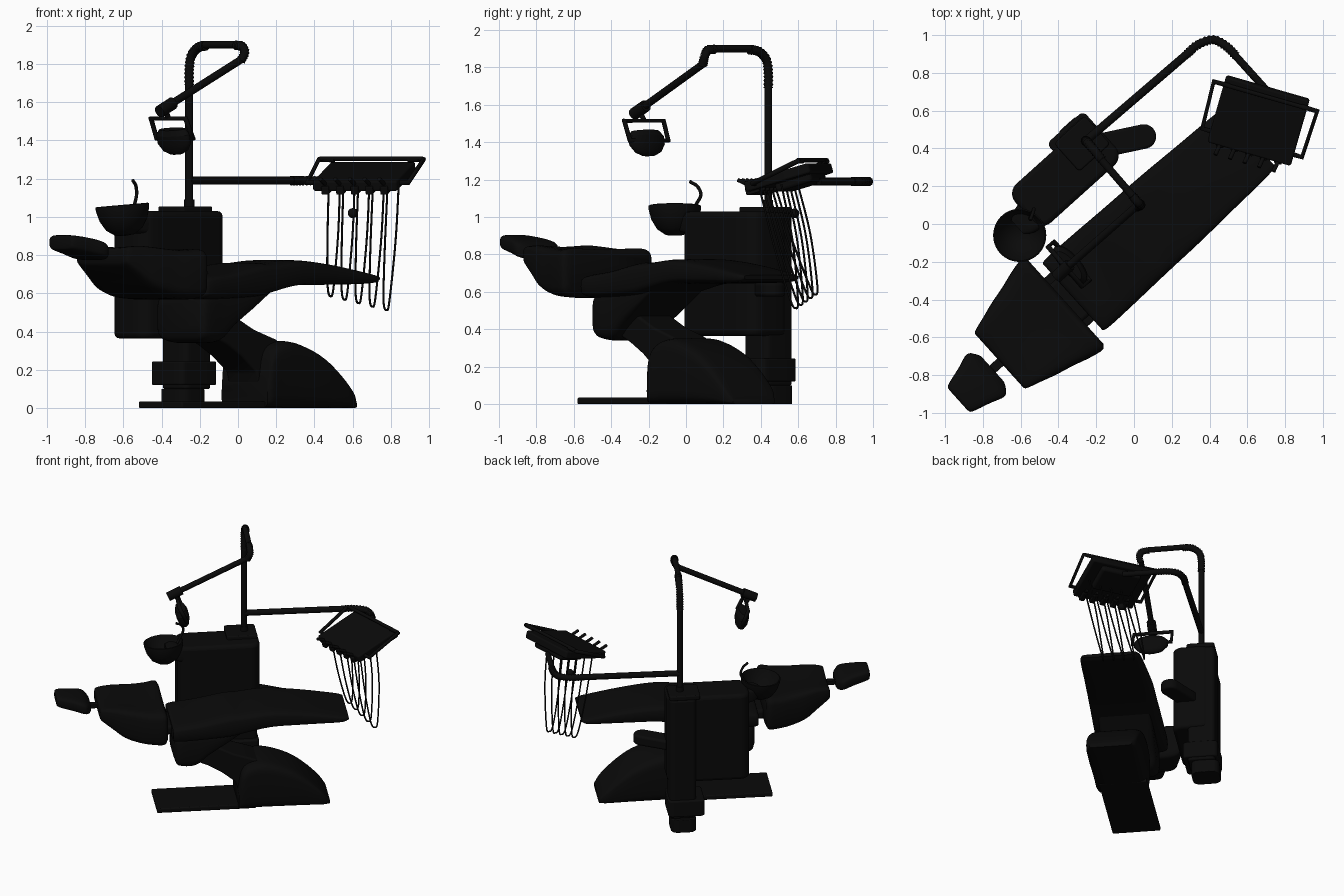
import bpy, bmesh, math
from mathutils import Vector, Matrix

if "Cube" in bpy.data.objects:
    bpy.data.objects.remove(bpy.data.objects["Cube"])

A = math.radians(42)          # chair and cabinet lie along this diagonal
DIAG = Matrix.Rotation(A, 4, 'Z')
BLACK = bpy.data.materials.new("black_finish")
BLACK.diffuse_color = (.003, .003, .003, 1)
BLACK.use_nodes = True
BLACK.node_tree.nodes["Principled BSDF"].inputs["Base Color"].default_value = BLACK.diffuse_color


def finish(name, bm, matrix=Matrix(), bevel=0, angle=40):
    bmesh.ops.recalc_face_normals(bm, faces=bm.faces[:])
    me = bpy.data.meshes.new(name)
    bm.to_mesh(me)
    bm.free()
    me.materials.append(BLACK)
    ob = bpy.data.objects.new(name, me)
    bpy.context.collection.objects.link(ob)
    ob.matrix_world = matrix
    if bevel:
        m = ob.modifiers.new("Bevel", 'BEVEL')
        m.width, m.segments, m.limit_method = bevel, 3, 'ANGLE'
    bpy.context.view_layer.objects.active = ob
    ob.select_set(True)
    bpy.ops.object.shade_smooth_by_angle(angle=math.radians(angle))
    ob.select_set(False)
    return ob


def catmull(pts, n):
    p = [Vector(q) for q in pts]
    p = [2 * p[0] - p[1]] + p + [2 * p[-1] - p[-2]]
    out = []
    for i in range(1, len(p) - 2):
        a, b, c, d = p[i - 1:i + 3]
        for k in range(n):
            t = k / n
            out.append(0.5 * (2 * b + (c - a) * t + (2 * a - 5 * b + 4 * c - d) * t * t
                              + (3 * b - a - 3 * c + d) * t ** 3))
    return out + [p[-2]]


def loft(name, secs, vc=-0.07, power=5, dish=0, matrix=DIAG, n=32):
    """Sections (u, half width, bottom, top) swept along the diagonal."""
    bm, rings = bmesh.new(), []
    for u, h, zb, zt in catmull(secs, 4):
        ring = []
        for i in range(n):
            c, s = math.cos(2 * math.pi * i / n), math.sin(2 * math.pi * i / n)
            y = math.copysign(abs(c) ** (2 / power), c)
            z = math.copysign(abs(s) ** (2 / power), s)
            zz = (zb + zt) / 2 + z * (zt - zb) / 2 - (dish * (1 - y * y) if z > 0 else 0)
            ring.append(bm.verts.new((u, vc + h * y, zz)))
        rings.append(ring)
    for a, b in zip(rings, rings[1:]):
        for i in range(n):
            j = (i + 1) % n
            bm.faces.new((a[i], a[j], b[j], b[i]))
    bm.faces.new(rings[0])
    bm.faces.new(rings[-1])
    return finish(name, bm, matrix, angle=50)


def box(name, lo, hi, bevel=0.01, corner=0, matrix=DIAG):
    bm = bmesh.new()
    bmesh.ops.create_cube(bm, size=1)
    for v in bm.verts:
        v.co = [l + (c + 0.5) * (h - l) for l, h, c in zip(lo, hi, v.co)]
    if corner:
        ed = [e for e in bm.edges if abs(e.verts[0].co.z - e.verts[1].co.z) > 1e-4]
        bmesh.ops.bevel(bm, geom=ed, offset=corner, segments=6, profile=0.5, affect='EDGES')
    return finish(name, bm, matrix, bevel)


def lathe(name, profile, matrix, n=40):
    bm = bmesh.new()
    vs = [bm.verts.new((r, 0, z)) for r, z in profile]
    es = [bm.edges.new(p) for p in zip(vs, vs[1:])]
    bmesh.ops.spin(bm, geom=vs + es, axis=(0, 0, 1), cent=(0, 0, 0), steps=n, angle=2 * math.pi)
    bmesh.ops.remove_doubles(bm, verts=bm.verts[:], dist=1e-4)
    return finish(name, bm, matrix)


def tube(name, pts, r, smooth=0, ribs=False, closed=False, matrix=Matrix(), res=3):
    pts = catmull(pts, smooth) if smooth else [Vector(p) for p in pts]
    cu = bpy.data.curves.new(name, 'CURVE')
    cu.dimensions, cu.bevel_depth, cu.bevel_resolution, cu.use_fill_caps = '3D', r, res, True
    cu.materials.append(BLACK)
    sp = cu.splines.new('POLY')
    sp.points.add(len(pts) - 1)
    sp.use_cyclic_u = closed
    for i, p in enumerate(pts):
        sp.points[i].co = (*p, 1)
        sp.points[i].radius = 0.78 if ribs and i % 2 else 1
    ob = bpy.data.objects.new(name, cu)
    bpy.context.collection.objects.link(ob)
    ob.matrix_world = matrix
    return ob


# Chair cushions
loft("headrest", [(-1.315, .07, .845, .885), (-1.30, .095, .825, .905), (-1.2, .125, .80, .895),
                  (-1.12, .15, .78, .875), (-1.085, .12, .775, .85), (-1.07, .09, .79, .83)], power=4)
box("headrest_stem", (-1.1, -.095, .78), (-.93, -.045, .81), .005)
loft("backrest", [(-1.015, .19, .76, .82), (-1.0, .205, .74, .85), (-.92, .23, .675, .86),
                  (-.84, .255, .615, .855), (-.74, .28, .58, .845), (-.65, .307, .57, .84), (-.57, .322, .57, .845),
                  (-.545, .3, .6, .815)], vc=-.062, power=6, dish=.02)
loft("seat_and_legrest", [(-.5, .22, .6, .66), (-.48, .245, .57, .69), (-.3, .245, .57, .715),
                          (-.1, .24, .58, .755), (0, .238, .6, .76), (.2, .235, .64, .775),
                          (.45, .225, .645, .75), (.7, .215, .65, .705), (.76, .195, .665, .69)], power=5)
loft("seat_underbody", [(-.48, .16, .4, .56), (-.45, .19, .35, .6), (-.33, .19, .345, .62), (-.24, .19, .42, .62),
                        (-.1, .19, .52, .63), (.05, .18, .63, .66)])
box("backrest_hinge", (-.6, -.2, .59), (-.45, .06, .66), .02)

# Lift arm, extruded from its side profile
bm = bmesh.new()
prof = [(-.33, .37), (-.24, .33), (-.14, .27), (-.04, .19), (0, .05), (.25, .05), (.27, .25),
        (.1, .36), (-.05, .41), (-.17, .47), (-.33, .5)]
f = bm.faces.new([bm.verts.new((u, -.19, z)) for u, z in prof])
ext = bmesh.ops.extrude_face_region(bm, geom=[f])
bmesh.ops.translate(bm, vec=(0, .24, 0), verts=[v for v in ext["geom"] if isinstance(v, bmesh.types.BMVert)])
finish("lift_arm", bm, DIAG, .012)

# Floor base
box("floor_plate", (-.607, -.238, 0), (.1, .105, .035), .008)
loft("base_cover", [(-.025, .18, 0, .14), (.005, .195, 0, .29), (.08, .195, 0, .345), (.2, .195, 0, .345),
                    (.36, .195, 0, .285), (.48, .19, 0, .2), (.58, .18, 0, .1), (.63, .15, 0, .03)],
     vc=-.08, power=6)

# Water unit cabinet and its column
box("cabinet", (-.39, .30, .365), (.2, .575, 1.03), .025, .07)
box("column", (0, .41, .1), (.19, .605, 1.02), .01, .03)
box("column_collar", (-.06, .375, .12), (.2, .625, .245), .01, .03)
box("column_foot", (0, .43, 0), (.18, .63, .1), .005, .05)
box("cabinet_top_plate", (-.03, .4, 1.02), (.19, .6, 1.055), .008, .02)
side = Matrix.Translation((-.08, .435, 0)) @ Matrix.Rotation(math.radians(12), 4, 'Z')
box("side_arm", (-.16, -.065, .575), (.2, .065, .65), .015, .064, side)

# Cuspidor bowl and spout
bowl = Matrix.Translation((-.605, -.06, 1.055)) @ Matrix.Rotation(math.radians(-5), 4, 'Y')
lathe("cuspidor_bowl", [(0, -.155), (.05, -.15), (.095, -.12), (.125, -.07), (.14, -.015), (.141, .005), (.134, .008),
                        (.125, -.01), (.1, -.065), (.05, -.105), (0, -.115)], bowl)
loft("cuspidor_neck", [(-.47, .05, .95, 1.01), (-.42, .08, .92, 1.02), (-.3, .1, .9, 1.02)], vc=.40)
tube("cuspidor_spout", [(-.55, .03, 1.03), (-.54, .055, 1.07), (-.53, .08, 1.12), (-.535, .06, 1.165),
                        (-.55, .02, 1.19)], .009, 5)

# Lamp pole with ribbed elbows and arm
tube("lamp_pole", [(-.255, .44, 1.03), (-.255, .44, 1.72)], .021)
tube("pole_socket", [(-.255, .44, 1.04), (-.255, .44, 1.09)], .027)
tube("pole_elbow", [(-.255, .44, 1.69), (-.255, .44, 1.77), (-.245, .43, 1.84), (-.21, .39, 1.885),
                    (-.17, .34, 1.895)], .027, 8, True)
tube("top_bar", [(-.19, .36, 1.9), (0, .14, 1.9)], .02)
tube("arm_elbow", [(-.01, .15, 1.897), (.02, .115, 1.892), (.035, .1, 1.86), (.015, .09, 1.815)], .026, 8, True)
tube("lamp_arm", [(.02, .1, 1.825), (-.39, -.26, 1.565)], .02)
tube("lamp_joint", [(-.34, -.215, 1.595), (-.41, -.28, 1.55)], .033)

# Lamp head (thin across the chair axis) and handle frame
tube("lamp_neck", [(-.385, -.25, 1.57), (-.365, -.225, 1.52)], .014)
tube("lamp_handle", [(-.455, -.12, 1.515), (-.275, -.33, 1.515), (-.235, -.30, 1.41), (-.425, -.095, 1.41)], .014,
     closed=True)
head = (Matrix.Translation((-.34, -.215, 1.43)) @ DIAG @ Matrix.Rotation(math.radians(-14), 4, 'Y')
        @ Matrix.Diagonal((.42, 1.12, 1, 1)))
lathe("lamp_head", [(0, .03), (.085, .03), (.11, 0), (.108, -.045), (.08, -.085), (.04, -.104), (0, -.108)], head)

# Swing arm carrying the instrument tray
tube("tray_arm", [(-.255, .44, 1.19), (.31, .925, 1.19)], .022)
tube("tray_elbow", [(.28, .9, 1.19), (.34, .95, 1.19), (.42, .975, 1.19), (.49, .94, 1.19), (.54, .89, 1.19)],
     .026, 8, True)
tube("tray_arm_end", [(.52, .91, 1.19), (.7, .71, 1.19)], .02)

TRAY = (Matrix.Translation((.66, .55, 1.215)) @ Matrix.Rotation(math.radians(-16), 4, 'Z')
        @ Matrix.Rotation(math.radians(16), 4, 'X'))
box("instrument_tray", (-.23, -.19, -.03), (.23, .185, .025), .01, .015, TRAY)
box("tray_underbox", (-.15, -.05, -.07), (.15, .16, -.02), .015, .02, TRAY)
tube("tray_rear_rail", [(-.28, .15, .05), (.28, .15, .05)], .012, matrix=TRAY)
for s, side_name in ((-1, "left"), (1, "right")):
    tube("tray_handle_" + side_name, [(s * .2, .15, .045), (s * .285, .15, .045), (s * .275, -.13, .0),
                                      (s * .2, -.13, .0)], .014, matrix=TRAY)

# Handpieces and hanging hoses
for i in range(5):
    x = -.16 + i * .08
    tube(f"handpiece_{i}", [(x, -.10, -.04), (x, -.17, .0), (x - .01, -.235, .05)], .011, 3, matrix=TRAY)
    box(f"holder_{i}", (x - .02, -.205, -.045), (x + .02, -.13, .0), .006, 0, TRAY)
    a = TRAY @ Vector((x, -.13, -.03))
    b = TRAY @ Vector((x + .025, 0, -.04))
    low = Vector((.485 + .073 * i, .69 - .026 * i, .585 - .018 * i))
    tube(f"hose_{i}", [a, a.lerp(low, .5) + Vector((-.012, -.015, 0)), low + Vector((-.016, -.03, .05)), low,
                       low + Vector((.015, .012, .05)), b.lerp(low, .45) + Vector((.012, .025, 0)), b],
         .0055, 8, res=2)
ball = bmesh.new()
bmesh.ops.create_uvsphere(ball, u_segments=16, v_segments=10, radius=.026)
finish("hose_connector", ball, Matrix.Translation((.6, .58, 1.02)))
